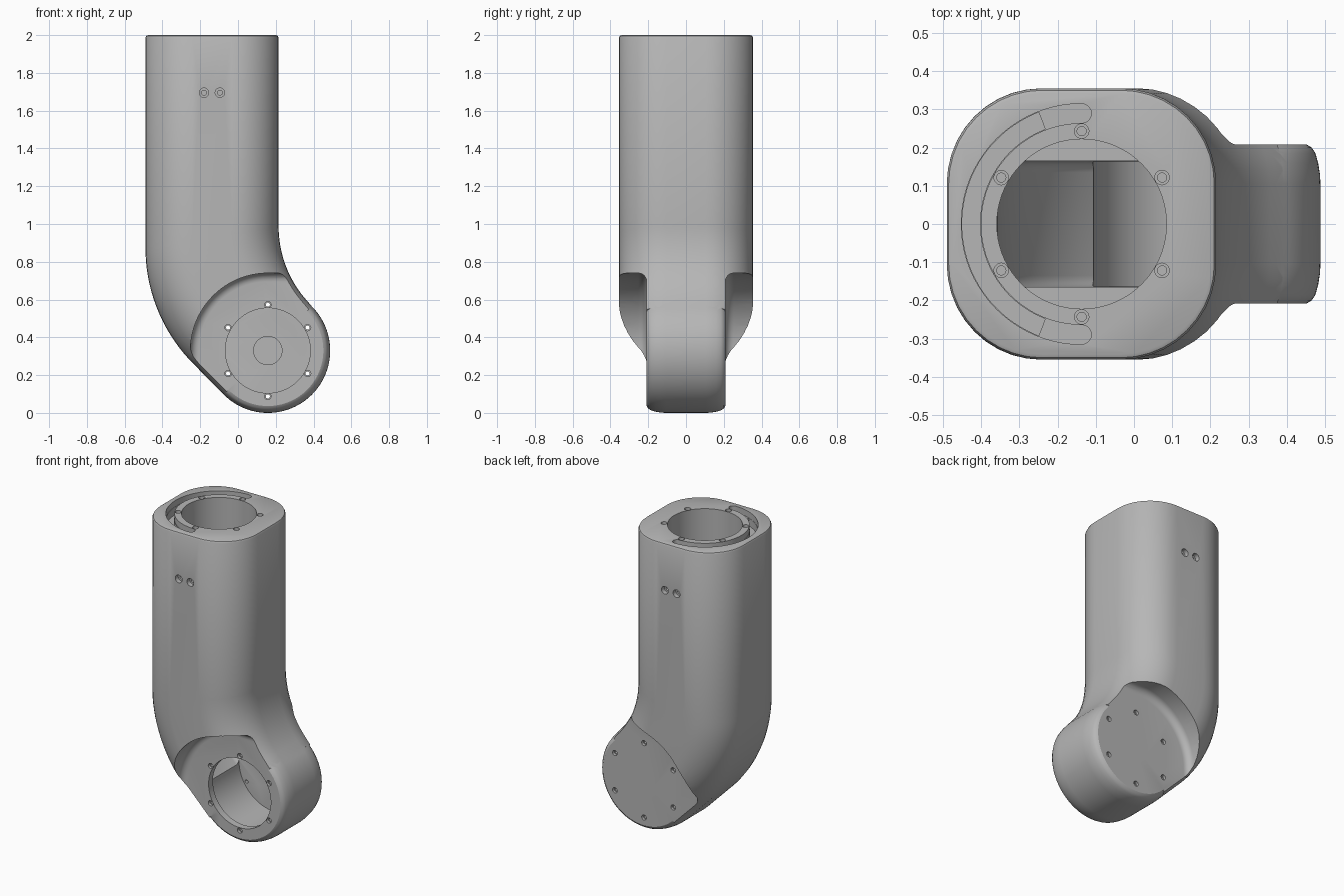
import bpy, bmesh
from math import sin, cos, pi, sqrt, radians
from mathutils import Vector

cube = bpy.data.objects.get("Cube")
if cube:
    bpy.data.objects.remove(cube, do_unlink=True)

grey = bpy.data.materials.new("satin grey")
grey.use_nodes = True
GREY = (0.47, 0.47, 0.47, 1)
grey.diffuse_color = GREY
grey.node_tree.nodes["Principled BSDF"].inputs["Base Color"].default_value = GREY

JOINT = (0.158, 0.33)      # joint centre in x, z
BORE_X = -0.137            # tube axis
BOLT_R = 0.243


def loft(name, rings):
    """Closed solid through rings that have equal point counts."""
    bm = bmesh.new()
    loops = [[bm.verts.new(p) for p in ring] for ring in rings]
    n = len(loops[0])
    for a, b in zip(loops, loops[1:]):
        for i in range(n):
            j = (i + 1) % n
            bm.faces.new((a[i], a[j], b[j], b[i]))
    bm.faces.new(loops[0])
    bm.faces.new(loops[-1])
    bmesh.ops.recalc_face_normals(bm, faces=bm.faces)
    mesh = bpy.data.meshes.new(name)
    bm.to_mesh(mesh)
    bm.free()
    obj = bpy.data.objects.new(name, mesh)
    bpy.context.collection.objects.link(obj)
    mesh.materials.append(grey)
    return obj


def circle_y(c, r, y, n):
    return [(c[0] + r * cos(2 * pi * i / n), y, c[1] + r * sin(2 * pi * i / n)) for i in range(n)]


def circle_z(c, r, z, n):
    return [(c[0] + r * cos(2 * pi * i / n), c[1] + r * sin(2 * pi * i / n), z) for i in range(n)]


def rod_y(c, r, y0, y1, n=20):
    return loft("cutter", [circle_y(c, r, y, n) for y in (y0, y1)])


def rod_z(c, r, z0, z1, n=20):
    return loft("cutter", [circle_z(c, r, z, n) for z in (z0, z1)])


def combine(target, tool, operation="DIFFERENCE"):
    mod = target.modifiers.new("combine", "BOOLEAN")
    mod.operation = operation
    mod.solver = "EXACT"
    mod.object = tool
    bpy.context.view_layer.update()
    graph = bpy.context.evaluated_depsgraph_get()
    result = bpy.data.meshes.new_from_object(target.evaluated_get(graph))
    target.modifiers.clear()
    target.data = result
    bpy.data.objects.remove(tool, do_unlink=True)


def section(left, right, margin, half_y, radius, steps=10):
    """Rounded rectangle spanning two points in the x-z plane."""
    a, b = Vector((left[0], 0, left[1])), Vector((right[0], 0, right[1]))
    mid, along = (a + b) / 2, (b - a).normalized()
    half = (b - a).length / 2 - margin
    pts = []
    for k, (su, sy) in enumerate(((1, 1), (-1, 1), (-1, -1), (1, -1))):
        for i in range(steps + 1):
            t = pi / 2 * (k + i / steps)
            u = su * (half - radius) + radius * cos(t)
            y = sy * (half_y - radius) + radius * sin(t)
            pts.append(mid + along * u + Vector((0, y, 0)))
    return pts


# Bent tube outline: outer and inner elbow arcs, ending at the joint
N = 18
bend = []
for i in range(N + 1):
    a, b = radians(180 + 45 * i / N), radians(180 + 45 * i / (N + 1))
    bend.append(((0.38 + 0.87 * cos(a), 0.874 + 0.87 * sin(a)),
                 (0.805 + 0.59 * cos(b), 0.987 + 0.59 * sin(b))))
d = 0.33 * sqrt(0.5)
bend.append(((JOINT[0] - d, JOINT[1] - d), (JOINT[0] + d, JOINT[1] + d)))


def straight(z):
    return (-0.49, z), (0.215, z)


# Outer body with a softened top rim
rings = [section(*straight(z), m, 0.355 - m, 0.25 - m)
         for z, m in ((2, 0.014), (1.996, 0.005), (1.986, 0))]
rings += [section(l, r, 0, 0.355, 0.25) for l, r in bend]
arm = loft("arm_housing", rings)

# Round joint lug with the same crowned section
crown = []
for y, drop in ((0, 0), (0.105, 0), (0.13, 0), (0.16, 0), (0.185, 0),
                (0.2, 0.004), (0.208, 0.014), (0.25, 0.02)):
    sag = 0.25 - sqrt(0.0625 - max(0, y - 0.105) ** 2)
    crown.append((y, 0.33 - sag - drop))
crown = [(-y, r) for y, r in crown[:0:-1]] + crown
combine(arm, loft("lug", [circle_y(JOINT, r, y, 96) for y, r in crown]), "UNION")


# Side recesses around the joint, with a filleted floor edge
def recess_outline(y, inset):
    r = 0.41 - inset
    pts = [(JOINT[0] + r * cos(t), y, JOINT[1] + r * sin(t))
           for t in (pi / 2 * (1 + i / 24) for i in range(25))]
    return pts + [(JOINT[0] - r, y, -1), (2, y, -1), (2, y, JOINT[1] + r)]


for side in (-1, 1):
    steps = [pi / 2 * i / 6 for i in range(7)]
    layers = [recess_outline(side * (0.208 + 0.045 * (1 - cos(t))), 0.045 * (1 - sin(t))) for t in steps]
    combine(arm, loft("cutter", layers + [recess_outline(side * 0.6, 0)]))

# Hollow interior: top bore, bent duct and joint chamber
combine(arm, rod_z((BORE_X, 0), 0.222, 0.9, 2.1, 72))
duct = [section(*straight(1.1), 0.135, 0.165, 0.03, 4)]
duct += [section(l, r, 0.135, 0.165, 0.03, 4) for l, r in bend]
combine(arm, loft("cutter", duct))
combine(arm, rod_y(JOINT, 0.265, -0.163, 0.163, 72))

# Large front opening and small rear hole
combine(arm, rod_y(JOINT, 0.225, -0.4, 0, 72))
combine(arm, rod_y(JOINT, 0.075, 0, 0.4, 40))


# Curved cable groove in the top face, deeper in the middle
def groove(r0, r1, start, end, depth, capped):
    angles = [radians(start + (end - start) * i / 40) for i in range(41)]
    flat = [(r1 * cos(t), r1 * sin(t)) for t in angles]
    mid, w = (r0 + r1) / 2, (r1 - r0) / 2

    def cap(angle, turn):
        t0 = radians(angle)
        return [(mid * cos(t0) + w * cos(t0 + turn + pi * i / 8),
                 mid * sin(t0) + w * sin(t0 + turn + pi * i / 8)) for i in range(1, 8)]
    if capped:
        flat += cap(end, 0)
    flat += [(r0 * cos(t), r0 * sin(t)) for t in reversed(angles)]
    if capped:
        flat += cap(start, pi)
    return loft("cutter", [[(BORE_X + x, y, z) for x, y in flat] for z in (2 - depth, 2.1)])


combine(arm, groove(0.264, 0.315, 90, 270, 0.04, True))
combine(arm, groove(0.266, 0.313, 111, 249, 0.09, False))

# Bolt holes around the bore and the joint
for k in range(6):
    t = radians(30 + 60 * k)
    dx, dy = BOLT_R * cos(t), BOLT_R * sin(t)
    top = (BORE_X + dx, dy)
    combine(arm, rod_z(top, 0.019, 1.975, 2.1))
    combine(arm, rod_z(top, 0.012, 1.9, 2.1))
    joint = (JOINT[0] + dx, JOINT[1] + dy)
    combine(arm, rod_y(joint, 0.011, -0.4, 0.4))
    for side in (-1, 1):
        combine(arm, rod_y(joint, 0.017, side * 0.19, side * 0.4))

# Paired screw holes on the front and back of the tube
for side in (-1, 1):
    for x in (-0.18, -0.096):
        combine(arm, rod_y((x, 1.695), 0.025, side * 0.325, side * 0.45))
        combine(arm, rod_y((x, 1.695), 0.013, side * 0.27, side * 0.45))

bpy.ops.object.select_all(action="DESELECT")
arm.select_set(True)
bpy.context.view_layer.objects.active = arm
bpy.ops.object.shade_smooth_by_angle(angle=radians(30))
